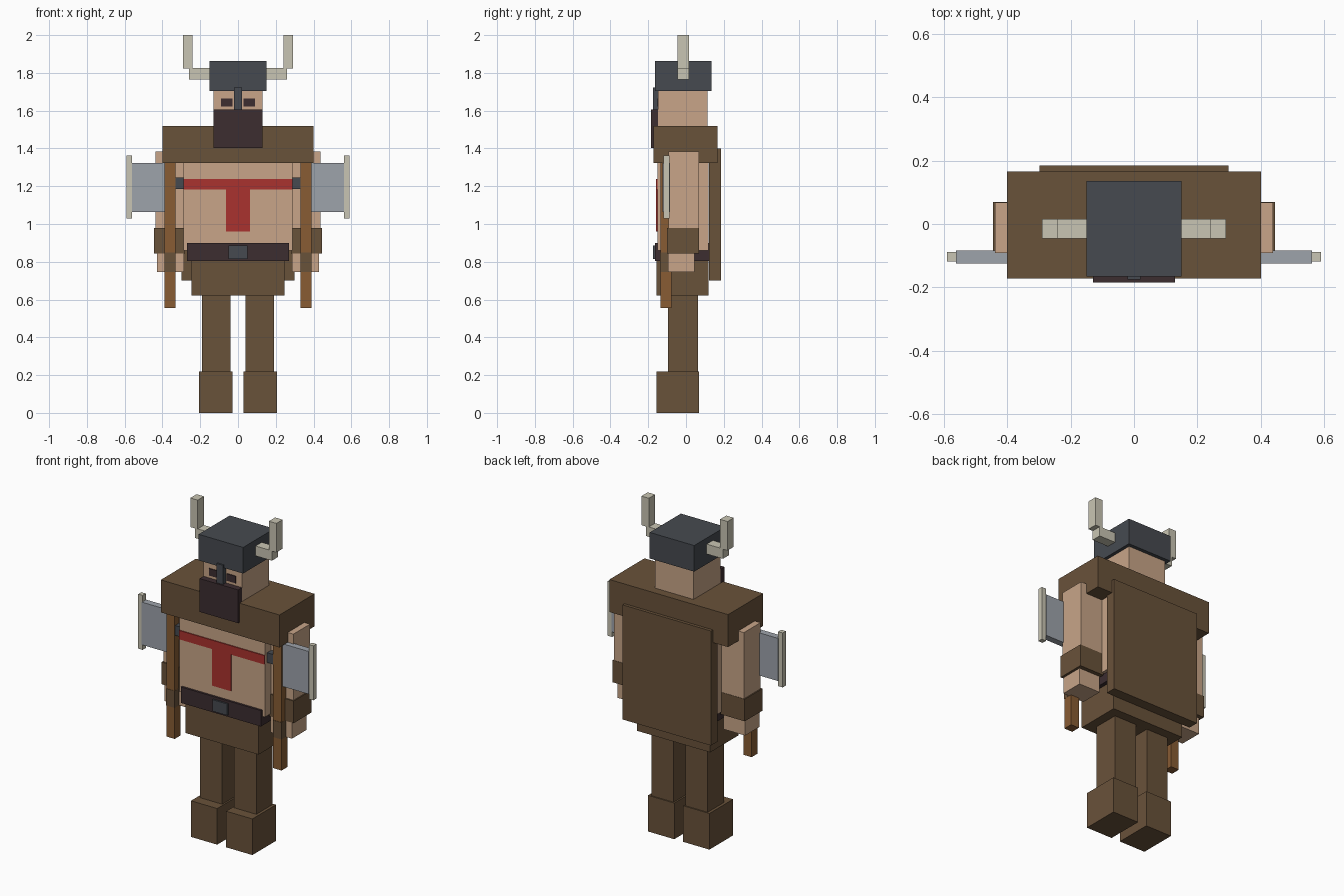
import bpy


def linear(c):
    c /= 255
    return c / 12.92 if c <= 0.04045 else ((c + 0.055) / 1.055) ** 2.4


def material(name, r, g, b):
    m = bpy.data.materials.new(name)
    m.diffuse_color = (linear(r), linear(g), linear(b), 1)
    return m


leather = material("brown_leather", 105, 82, 58)
skin = material("skin", 200, 165, 136)
iron = material("dark_iron", 70, 74, 80)
bone = material("bone", 201, 197, 179)
red = material("red_paint", 170, 50, 46)
hair = material("dark_hair", 60, 45, 48)
wood = material("wood", 136, 92, 52)
steel = material("steel", 158, 163, 171)


def box(name, mat, x, y, z):
    """Box given by its (min, max) range on each axis."""
    bpy.ops.mesh.primitive_cube_add(size=1, location=[sum(r) / 2 for r in (x, y, z)])
    o = bpy.context.object
    o.name = name
    o.scale = [r[1] - r[0] for r in (x, y, z)]
    bpy.ops.object.transform_apply(location=False, rotation=False, scale=True)
    o.data.materials.append(mat)


def pair(name, mat, x, y, z):
    """The same box on both sides of x = 0."""
    box(name + "_left", mat, x, y, z)
    box(name + "_right", mat, (-x[1], -x[0]), y, z)


# legs
pair("boot", leather, (0.03, 0.207), (-0.157, 0.07), (0, 0.22))
pair("leg", leather, (0.04, 0.19), (-0.095, 0.063), (0.22, 0.64))

# body
box("skirt", leather, (-0.247, 0.247), (-0.155, 0.12), (0.622, 0.805))
box("belt", hair, (-0.27, 0.27), (-0.165, 0.122), (0.803, 0.90))
box("buckle", iron, (-0.05, 0.05), (-0.175, -0.16), (0.815, 0.885))
box("torso", skin, (-0.288, 0.288), (-0.152, 0.12), (0.86, 1.34))
box("chest_stripe", red, (-0.288, 0.288), (-0.158, -0.15), (1.183, 1.237))
box("belly_stripe", red, (-0.063, 0.063), (-0.158, -0.15), (0.96, 1.183))
box("mantle", leather, (-0.4, 0.4), (-0.172, 0.166), (1.322, 1.52))
box("cape", leather, (-0.298, 0.298), (0.122, 0.185), (0.702, 1.40))

# arms
pair("arm", skin, (0.288, 0.438), (-0.092, 0.068), (0.97, 1.383))
pair("bracer", leather, (0.28, 0.445), (-0.1, 0.07), (0.845, 0.98))
pair("hand", skin, (0.285, 0.43), (-0.095, 0.045), (0.745, 0.85))

# head
box("head", skin, (-0.13, 0.13), (-0.147, 0.113), (1.50, 1.71))
box("beard", hair, (-0.13, 0.13), (-0.184, -0.145), (1.402, 1.605))
pair("eye", hair, (0.028, 0.09), (-0.152, -0.146), (1.622, 1.665))
box("helmet", iron, (-0.15, 0.15), (-0.165, 0.135), (1.703, 1.862))
box("nose_guard", iron, (-0.021, 0.021), (-0.175, -0.145), (1.60, 1.722))
pair("horn_base", bone, (0.145, 0.26), (-0.045, 0.015), (1.765, 1.825))
pair("horn_tip", bone, (0.24, 0.29), (-0.045, 0.015), (1.823, 2.0))

# axes
pair("axe_handle", wood, (0.332, 0.388), (-0.135, -0.078), (0.555, 1.33))
pair("axe_grip", leather, (0.331, 0.389), (-0.137, -0.076), (0.745, 0.848))
pair("axe_poll", iron, (0.285, 0.335), (-0.132, -0.082), (1.185, 1.245))
pair("axe_blade", steel, (0.385, 0.562), (-0.124, -0.084), (1.063, 1.323))
pair("axe_edge", bone, (0.56, 0.59), (-0.118, -0.088), (1.03, 1.362))
